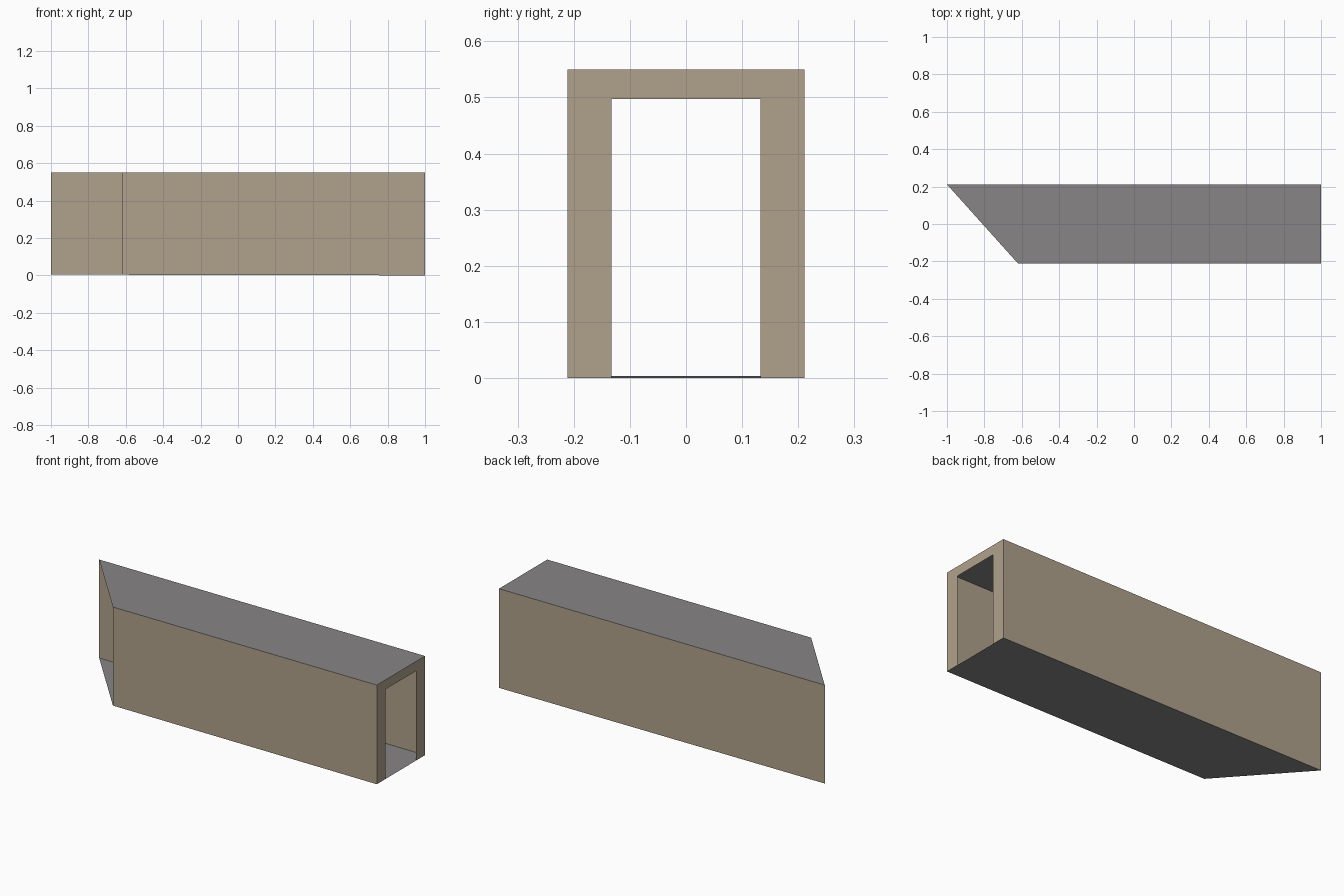
import bpy

if "Cube" in bpy.data.objects:
    bpy.data.objects.remove(bpy.data.objects["Cube"])

HALF_W, HEIGHT = 0.2115, 0.55
X_END, X_LONG, X_SHORT = 1.0, -1.0, -0.62   # square end, slanted end back / front
OPEN_W, OPEN_H = 0.133, 0.497               # opening in the square end


def srgb(*rgb):
    return [((c / 255 + 0.055) / 1.055) ** 2.4 for c in rgb] + [1]


def material(name, colour):
    m = bpy.data.materials.new(name)
    m.diffuse_color = colour
    m.use_nodes = True
    m.node_tree.nodes["Principled BSDF"].inputs["Base Color"].default_value = m.diffuse_color
    return m


tan = material("tan_wall", srgb(176, 162, 140))
grey = material("grey_slab", srgb(135, 133, 134))


def sheet(name, points, mat):
    """One flat panel, wound so that its normal faces outward."""
    me = bpy.data.meshes.new(name)
    me.from_pydata(points, [], [list(range(len(points)))])
    me.materials.append(mat)
    ob = bpy.data.objects.new(name, me)
    bpy.context.collection.objects.link(ob)
    return ob


def base_z(x):
    """The floor rises very slightly toward the slanted end."""
    return 0.002 * (X_END - x)


# Roof and floor share one slanted outline
outline = [(X_SHORT, -HALF_W), (X_END, -HALF_W), (X_END, HALF_W), (X_LONG, HALF_W)]
sheet("roof", [(x, y, HEIGHT) for x, y in outline], grey)
sheet("floor", [(x, y, base_z(x)) for x, y in reversed(outline)], grey)

# Long side walls
for name, a, b in (("front_wall", outline[0], outline[1]),
                   ("back_wall", outline[2], outline[3])):
    sheet(name, [(*a, base_z(a[0])), (*b, base_z(b[0])),
                 (*b, HEIGHT), (*a, HEIGHT)], tan)

# Doorway frame closing the square end
half = [(HALF_W, HEIGHT), (HALF_W, 0), (OPEN_W, 0), (OPEN_W, OPEN_H)]
profile = half + [(-y, z) for y, z in reversed(half)]
sheet("doorway_frame", [(X_END, y, z) for y, z in reversed(profile)], tan)
